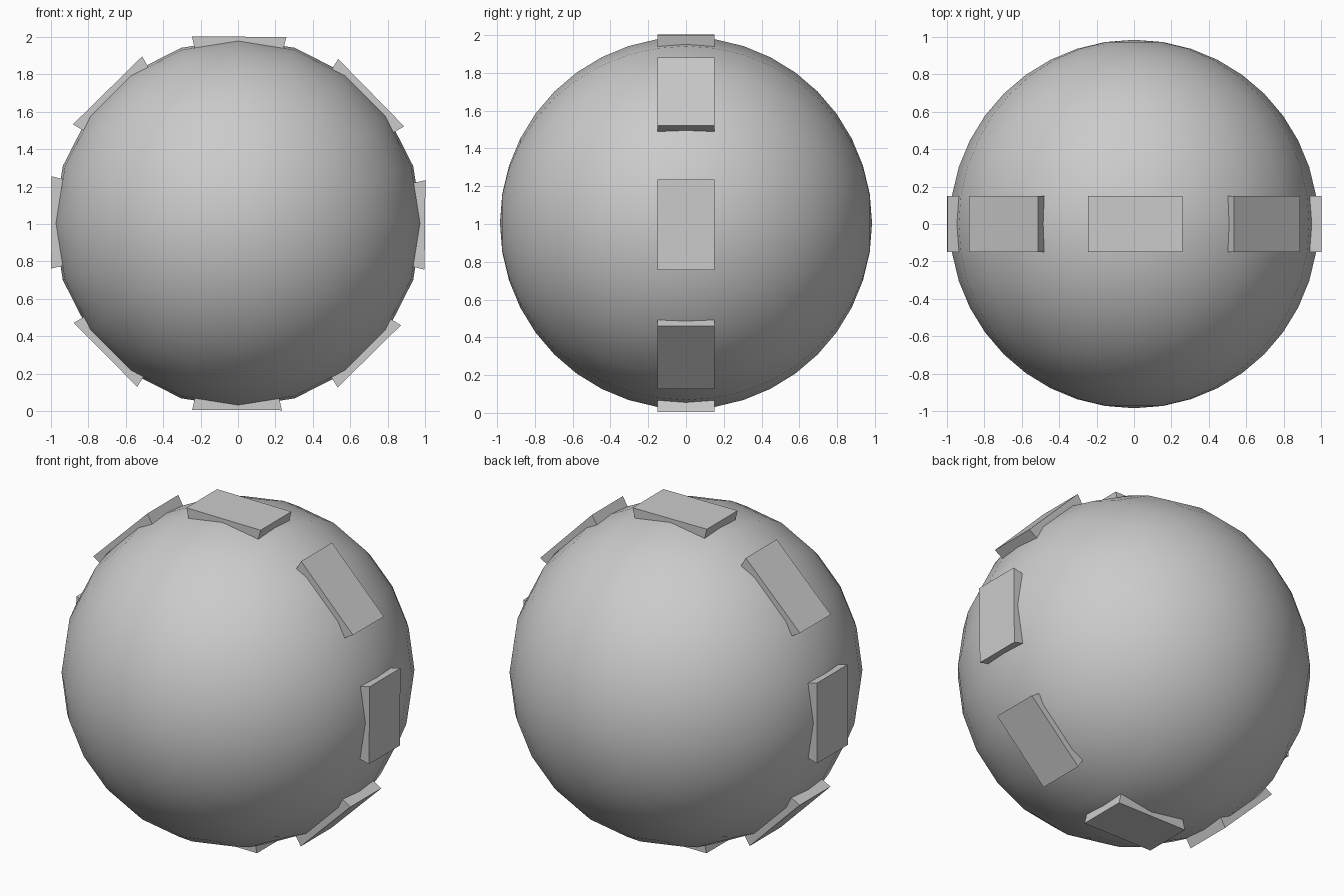
import bpy, bmesh
from math import radians, sin, cos, pi

if "Cube" in bpy.data.objects:
    bpy.data.objects.remove(bpy.data.objects["Cube"])

CENTRE_Z = 1.005

# smooth ball with its poles on the y axis
bpy.ops.mesh.primitive_uv_sphere_add(segments=20, ring_count=20, radius=0.985,
                                     location=(0, 0, CENTRE_Z), rotation=(pi / 2, 0, 0))
ball = bpy.context.object
ball.name = "ball"
bpy.ops.object.shade_smooth()


def raised_block(name, start, end, inner=0.93, outer=1.028, half_width=0.15):
    """Flat block with radial ends, sunk into the ball, between two angles in the xz plane."""
    profile = [(r * cos(radians(a)), r * sin(radians(a)))
               for r, a in ((inner, start), (outer, start), (outer, end), (inner, end))]
    bm = bmesh.new()
    face = bm.faces.new([bm.verts.new((x, -half_width, z)) for x, z in profile])
    ext = bmesh.ops.extrude_face_region(bm, geom=[face])
    verts = [v for v in ext["geom"] if isinstance(v, bmesh.types.BMVert)]
    bmesh.ops.translate(bm, verts=verts, vec=(0, 2 * half_width, 0))
    bmesh.ops.recalc_face_normals(bm, faces=bm.faces)
    mesh = bpy.data.meshes.new(name)
    bm.to_mesh(mesh)
    bm.free()
    obj = bpy.data.objects.new(name, mesh)
    obj.location.z = CENTRE_Z
    bpy.context.collection.objects.link(obj)


# ring of eight slightly uneven blocks (start and end angle)
spans = [(-14, 12.9), (30.2, 58.6), (75.4, 103.9), (119.9, 149.1),
         (165.9, 193.7), (211.3, 238.4), (256.2, 283.2), (301.2, 327.9)]
for i, (start, end) in enumerate(spans, 1):
    raised_block(f"raised_block_{i}", start, end)
